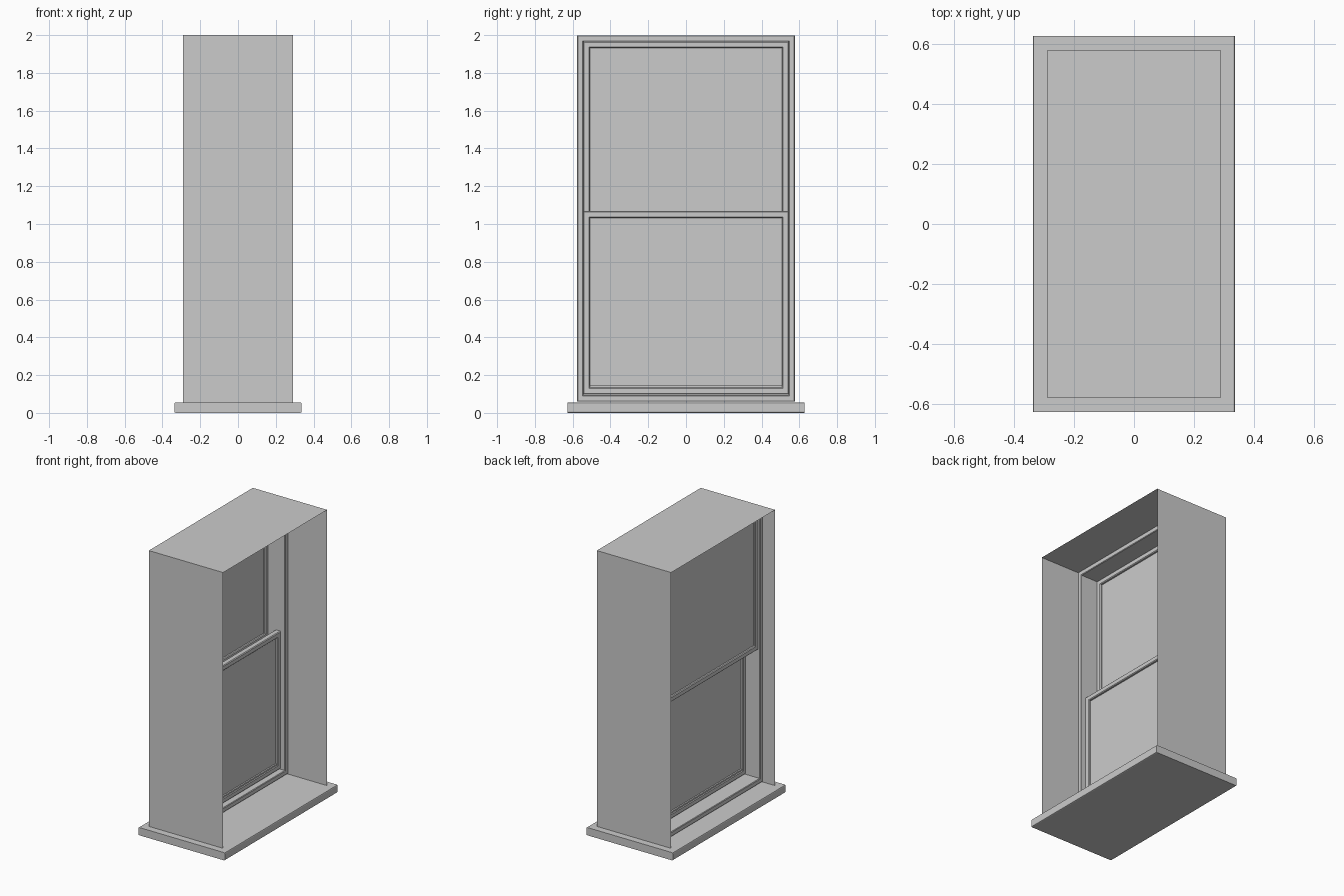
import bpy, bmesh

if "Cube" in bpy.data.objects:
    bpy.data.objects.remove(bpy.data.objects["Cube"])

SILL_TOP = 0.055
WALL_Y = 0.579      # half width of the reveal
WALL_X = 0.29       # half depth of the reveal


def finish(name, bm):
    bmesh.ops.recalc_face_normals(bm, faces=bm.faces)
    me = bpy.data.meshes.new(name)
    bm.to_mesh(me)
    bm.free()
    ob = bpy.data.objects.new(name, me)
    bpy.context.collection.objects.link(ob)
    return ob


def box(name, x0, x1, y0, y1, z0, z1):
    bm = bmesh.new()
    bmesh.ops.create_cube(bm, size=1)
    for v in bm.verts:
        v.co.x = x1 if v.co.x > 0 else x0
        v.co.y = y1 if v.co.y > 0 else y0
        v.co.z = z1 if v.co.z > 0 else z0
    return finish(name, bm)


def ring(name, half_y, z0, z1, x0, x1, w, c):
    """Mitred rectangular frame with chamfered edges, facing along x."""
    profile = [(0, x0 + c), (c, x0), (w - c, x0), (w, x0 + c),
               (w, x1 - c), (w - c, x1), (c, x1), (0, x1 - c)]
    bm = bmesh.new()
    loops = []
    for sy, top in ((-1, 0), (1, 0), (1, 1), (-1, 1)):
        loops.append([bm.verts.new((x, sy * (half_y - i), z1 - i if top else z0 + i))
                      for i, x in profile])
    n = len(profile)
    for a in range(4):
        p, q = loops[a], loops[(a + 1) % 4]
        for k in range(n):
            m = (k + 1) % n
            bm.faces.new((p[k], p[m], q[m], q[k]))
    return finish(name, bm)


# Sill with eased long edges
sill = box("sill", -0.337, 0.337, -0.628, 0.628, 0, SILL_TOP)
bm = bmesh.new()
bm.from_mesh(sill.data)
long_edges = [e for e in bm.edges if abs(e.verts[0].co.y - e.verts[1].co.y) > 1]
bmesh.ops.bevel(bm, geom=long_edges, offset=0.007, segments=2, profile=0.5, affect='EDGES')
bm.to_mesh(sill.data)
bm.free()

# Reveal lining: thin sheet over both sides and the head
bm = bmesh.new()
path = [(-WALL_Y, SILL_TOP), (-WALL_Y, 2.0), (WALL_Y, 2.0), (WALL_Y, SILL_TOP)]
rows = [[bm.verts.new((x, y, z)) for x in (-WALL_X, WALL_X)] for y, z in path]
for a, b in zip(rows, rows[1:]):
    bm.faces.new((a[0], a[1], b[1], b[0]))
finish("reveal_lining", bm)

# Fixed window frame
ring("window_frame", 0.577, 0.06, 1.999, -0.197, -0.012, 0.034, 0.004)

# Two sliding sashes, each with a pane
for name, z0, z1, x0 in (("lower_sash", 0.098, 1.068, -0.088),
                         ("upper_sash", 1.0, 1.967, -0.184)):
    x1 = x0 + 0.041
    ring(name, 0.545, z0, z1, x0, x1, 0.036, 0.005)
    mid = (x0 + x1) / 2
    box(name + "_pane", mid - 0.005, mid + 0.005, -0.512, 0.512, z0 + 0.033, z1 - 0.033)

# Deeper bottom rail on the lower sash
box("lower_sash_bottom_rail", -0.083, -0.052, -0.51, 0.51, 0.13, 0.144)
